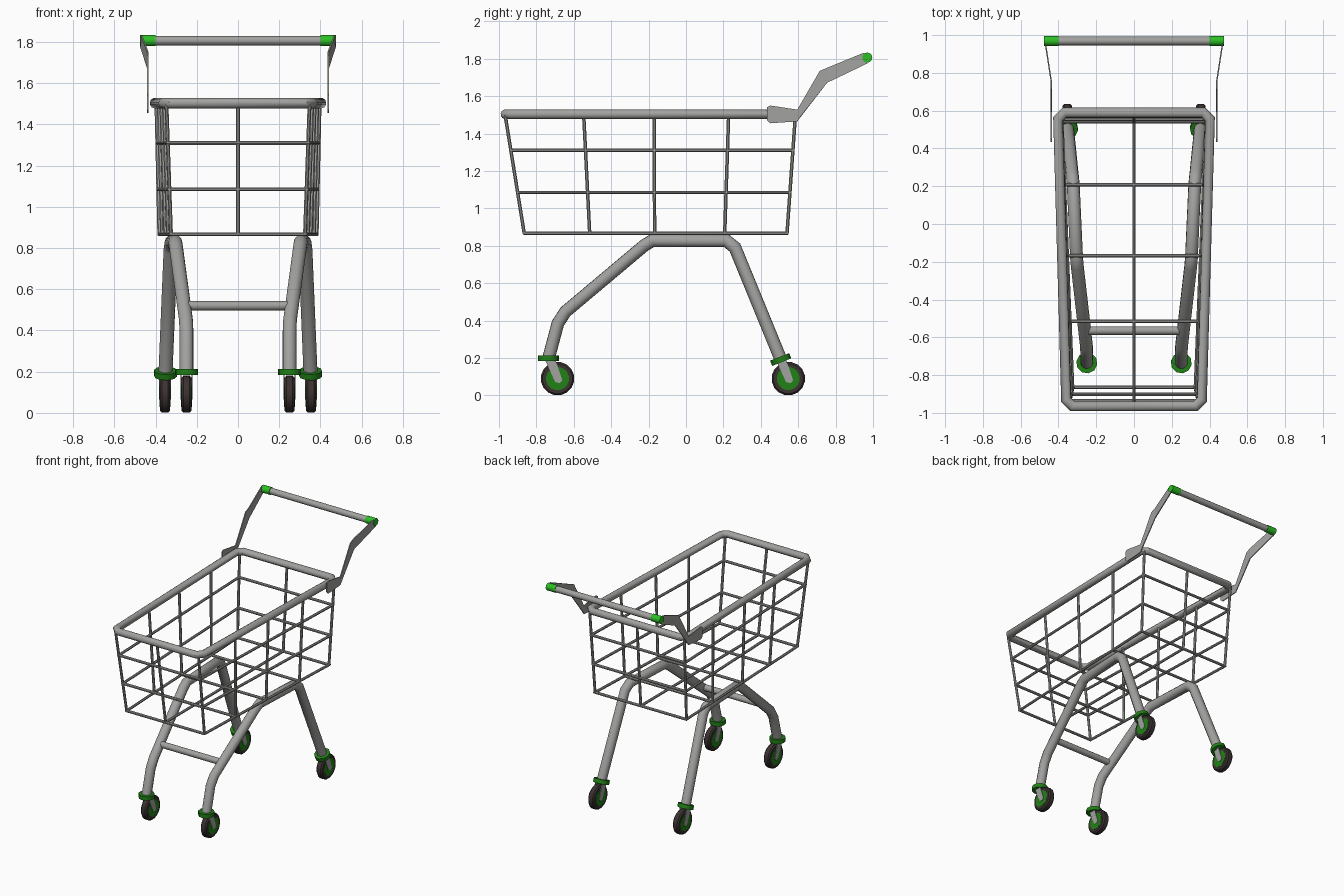
import bpy, bmesh, math
from mathutils import Vector

if "Cube" in bpy.data.objects:
    bpy.data.objects.remove(bpy.data.objects["Cube"])


def mat(name, col):
    m = bpy.data.materials.new(name)
    m.diffuse_color = (*col, 1)
    m.use_nodes = True
    m.node_tree.nodes["Principled BSDF"].inputs["Base Color"].default_value = m.diffuse_color
    return m


METAL = mat("grey metal", (0.36, 0.36, 0.35))
GREEN = mat("dark green", (0.015, 0.22, 0.008))
GRIP = mat("bright green", (0.025, 0.52, 0.018))
RUBBER = mat("dark rubber", (0.045, 0.031, 0.031))


def finish(name, bm, material, angle=40):
    bmesh.ops.recalc_face_normals(bm, faces=bm.faces)
    me = bpy.data.meshes.new(name)
    bm.to_mesh(me)
    bm.free()
    me.materials.append(material)
    ob = bpy.data.objects.new(name, me)
    bpy.context.collection.objects.link(ob)
    if angle:
        bpy.ops.object.select_all(action='DESELECT')
        ob.select_set(True)
        bpy.context.view_layer.objects.active = ob
        bpy.ops.object.shade_smooth_by_angle(angle=math.radians(angle))
    return ob


def sweep(bm, pts, r, sides=12, closed=False):
    """Round tube along a path, with mitred joints."""
    pts = [Vector(p) for p in pts]
    n = len(pts)
    dirs = [(pts[(i + 1) % n] - pts[i]).normalized() for i in range(n)]
    if not closed:
        dirs[-1] = dirs[-2]
    d = dirs[0]
    a = d.orthogonal().normalized()
    b = d.cross(a)
    ring = [pts[0] + r * (a * math.cos(t) + b * math.sin(t))
            for t in (2 * math.pi * (k + .5) / sides for k in range(sides))]
    rings = []
    for i in range(n):
        inc = dirs[i - 1] if (i or closed) else d
        nrm = (inc + dirs[i]).normalized()
        move = dirs[i - 1] if i else d
        ring = [p + move * ((pts[i] - p).dot(nrm) / move.dot(nrm)) for p in ring]
        rings.append([bm.verts.new(p) for p in ring])
    for i in range(n if closed else n - 1):
        r0, r1 = rings[i], rings[(i + 1) % n]
        for k in range(sides):
            j = (k + 1) % sides
            bm.faces.new((r0[k], r0[j], r1[j], r1[k]))
    if not closed:
        bm.faces.new(rings[0])
        bm.faces.new(rings[-1])


def tube(name, pts, r, material=METAL, sides=12, closed=False):
    bm = bmesh.new()
    sweep(bm, pts, r, sides, closed)
    return finish(name, bm, material)


def plate(bm, profile, xfun, thick):
    """Thin plate with a (y, z) outline; xfun gives its sideways position."""
    vs = [[bm.verts.new((xfun(y) + o, y, z)) for y, z in profile]
          for o in (-thick / 2, thick / 2)]
    n = len(profile)
    bm.faces.new(vs[0])
    bm.faces.new(vs[1])
    for k in range(n):
        j = (k + 1) % n
        bm.faces.new((vs[0][k], vs[0][j], vs[1][j], vs[1][k]))


# Basket rim with cut corners
c = 0.035
half = [(0.36 - c, -0.965), (0.36, -0.965 + c), (0.402, 0.59 - c), (0.402 - c, 0.59)]
rim = [(x, y, 1.503) for x, y in half] + [(-x, y, 1.503) for x, y in reversed(half)]
tube("basket_rim", rim, 0.026, closed=True)

# Basket wires
ZB, ZT, W = 0.867, 1.5, 0.01


def corner(z, front):
    t = (z - ZB) / (ZT - ZB)
    lo, hi = (((0.325, -0.865), (0.347, -0.967)) if front
              else ((0.382, 0.54), (0.396, 0.585)))
    return tuple(a + (b - a) * t for a, b in zip(lo, hi))


def side(z, y):
    (xf, yf), (xb, yb) = corner(z, True), corner(z, False)
    return xf + (xb - xf) * (y - yf) / (yb - yf)


bm = bmesh.new()
for z in (ZB, 1.085, 1.31):
    (xf, yf), (xb, yb) = corner(z, True), corner(z, False)
    sweep(bm, [(xf, yf, z), (xb, yb, z), (-xb, yb, z), (-xf, yf, z)], W, 8, True)
for front in (True, False):
    (x0, y0), (x1, y1) = corner(ZB, front), corner(ZT, front)
    for k in (-1, 0, 1):
        sweep(bm, [(k * x0, y0, ZB), (k * x1, y1, ZT)], W, 8)
for y0, y1 in ((-0.515, -0.547), (-0.168, -0.17), (0.207, 0.228)):
    for s in (1, -1):
        sweep(bm, [(s * side(ZB, y0), y0, ZB), (s * side(ZT, y1), y1, ZT)], W, 8)
    sweep(bm, [(-side(ZB, y0), y0, ZB), (side(ZB, y0), y0, ZB)], W, 8)
sweep(bm, [(0, -0.865, ZB), (0, 0.54, ZB)], W, 8)
finish("basket_wires", bm, METAL)

# Handle bar and grips
HY, HZ = 0.969, 1.806
tube("handle_bar", [(-0.42, HY, HZ), (0.42, HY, HZ)], 0.023)

LEG = [(0.352, 0.508, 0.19), (0.327, 0.262, 0.79), (0.322, 0.215, 0.828),
       (0.304, -0.18, 0.828), (0.300, -0.225, 0.80), (0.252, -0.645, 0.447),
       (0.25, -0.685, 0.385), (0.25, -0.737, 0.19)]
ARM = [(.433, 1.54), (.45, 1.55), (.595, 1.528), (.715, 1.735), (.755, 1.752),
       (.95, 1.832), (.97, 1.775), (.755, 1.672), (.612, 1.49), (.595, 1.465),
       (.45, 1.455), (.433, 1.47)]
FORK = [(-.068, .10), (-.012, .10), (.026, -.012), (.012, -.027), (-.012, -.022)]


def caster(tag, s, x, y, top, axis):
    x *= s
    top, axis = Vector((s * top[0], *top[1:])), Vector(axis).normalized()
    # collar
    tube("collar_" + tag, [top - axis * .015, top + axis * .015], .056, GREEN, 10)
    # tyre with narrowed tread
    bm = bmesh.new()
    sweep(bm, [(x - .0245, y, .09), (x + .0245, y, .09)], .09, 16)
    caps = [e for e in bm.edges if any(len(f.verts) > 4 for f in e.link_faces)]
    bmesh.ops.bevel(bm, geom=caps, offset=.009, segments=1, affect='EDGES')
    finish("tyre_" + tag, bm, RUBBER, 30)
    # hub and fork
    tube("hub_" + tag, [(x - .026, y, .09), (x + .026, y, .09)], .062, GREEN, 16)
    bm = bmesh.new()
    for o in (-.027, .027):
        plate(bm, [(y + a, .093 + b) for a, b in FORK], lambda _: x + o, .005)
    finish("fork_" + tag, bm, METAL, 0)


for s, n in ((1, "right"), (-1, "left")):
    tube("handle_grip_" + n, [(s * .40, HY, HZ), (s * .476, HY, HZ)], .027, GRIP)
    # bent handle arm
    bm = bmesh.new()
    plate(bm, ARM, lambda y: s * (.438 + max(0, y - .755) * .155), .007)
    bmesh.ops.triangulate(bm, faces=[f for f in bm.faces if len(f.verts) > 4])
    finish("handle_arm_" + n, bm, METAL, 0)
    # leg frame and wheels
    tube("leg_frame_" + n, [(s * x, y, z) for x, y, z in LEG], .034)
    caster("front_" + n, s, .25, -.687, (.25, -.735, .198), (0, 0, 1))
    caster("back_" + n, s, .354, .547, (.352, .506, .192), (0, -.37, .93))

# Brace between the front legs
tube("leg_brace", [(-.26, -.565, .52), (.26, -.565, .52)], .023)
